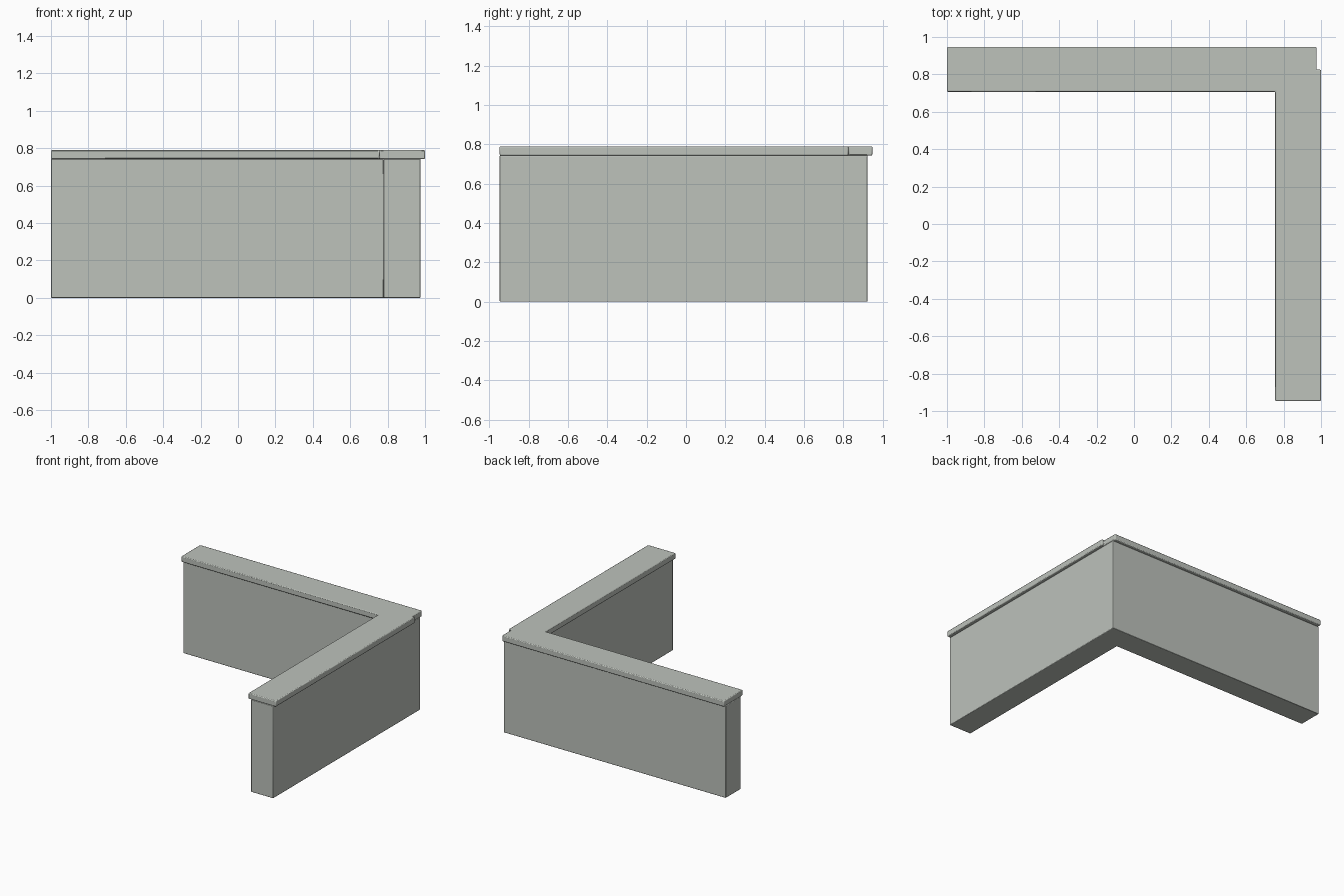
import bpy, bmesh

old = bpy.data.objects.get("Cube")
if old:
    bpy.data.objects.remove(old, do_unlink=True)

# One pale stone colour
stone = bpy.data.materials.new("pale_grey_stone")
stone.use_nodes = True
colour = (0.51, 0.54, 0.50, 1)
stone.diffuse_color = colour
stone.node_tree.nodes["Principled BSDF"].inputs["Base Color"].default_value = colour


def slab(name, outline, bottom, top, bevel):
    """Extrude a plan outline upwards and soften its edges."""
    bm = bmesh.new()
    base = bm.faces.new([bm.verts.new((x, y, bottom)) for x, y in outline])
    new = bmesh.ops.extrude_face_region(bm, geom=[base], use_keep_orig=True)
    verts = [v for v in new["geom"] if isinstance(v, bmesh.types.BMVert)]
    bmesh.ops.translate(bm, verts=verts, vec=(0, 0, top - bottom))
    bmesh.ops.recalc_face_normals(bm, faces=bm.faces)
    mesh = bpy.data.meshes.new(name)
    bm.to_mesh(mesh)
    bm.free()
    mesh.materials.append(stone)
    obj = bpy.data.objects.new(name, mesh)
    bpy.context.collection.objects.link(obj)
    mod = obj.modifiers.new("soft_edges", "BEVEL")
    mod.width = bevel
    mod.segments = 2
    mod.limit_method = "ANGLE"
    bpy.ops.object.select_all(action="DESELECT")
    obj.select_set(True)
    bpy.context.view_layer.objects.active = obj
    bpy.ops.object.shade_smooth_by_angle()
    return obj


END = 0.947       # half depth of the whole model
LIP = 0.024       # overhang of the coping
OUT_X, OUT_Y = 1 - LIP, END - LIP
IN_X, IN_Y = 0.779, 0.731

# L-shaped corner wall
slab("corner_wall",
     [(-1, IN_Y), (IN_X, IN_Y), (IN_X, -END), (OUT_X, -END),
      (OUT_X, OUT_Y), (-1, OUT_Y)], 0, 0.743, 0.004)

# Coping that overhangs both sides, with a notch at the outer corner
slab("wall_coping",
     [(-1, IN_Y - LIP), (IN_X - LIP, IN_Y - LIP), (IN_X - LIP, -END), (1, -END),
      (1, 0.825), (OUT_X, 0.825), (OUT_X, END), (-1, END)], 0.743, 0.79, 0.006)
